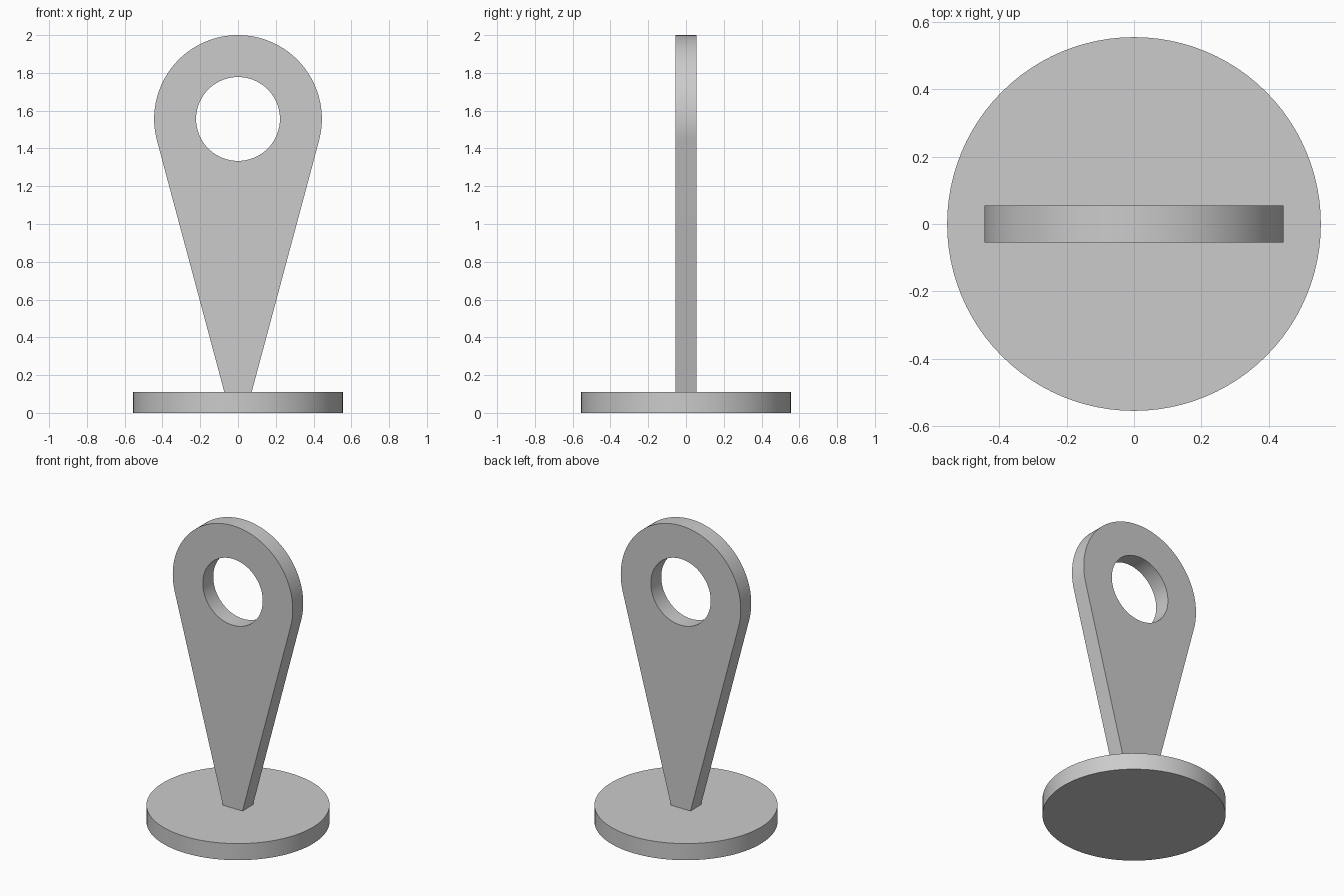
import bpy, bmesh
from math import sin, cos, tan, radians, pi
from mathutils import Vector

cube = bpy.data.objects.get("Cube")
if cube:
    bpy.data.objects.remove(cube, do_unlink=True)

BASE_RADIUS, BASE_HEIGHT = 0.555, 0.111
HEAD_RADIUS, HOLE_RADIUS, HEAD_Z = 0.444, 0.222, 1.556
THICKNESS = 0.111
TAPER = radians(15)      # lean of the straight sides, tangent to the head

grey = bpy.data.materials.new("light grey")
grey.use_nodes = True
colour = (0.6, 0.6, 0.6, 1)
grey.diffuse_color = colour
grey.node_tree.nodes["Principled BSDF"].inputs["Base Color"].default_value = colour


def arc(radius, start, end, steps, z):
    """Points on an arc in the XZ plane, both ends included."""
    angles = [start + (end - start) * i / steps for i in range(steps + 1)]
    return [(radius * cos(a), z + radius * sin(a)) for a in angles]


def plate(name, loops, thickness):
    """Solid plate in the XZ plane from an outline and optional holes."""
    bm = bmesh.new()
    edges = []
    for loop in loops:
        verts = [bm.verts.new((x, -thickness / 2, z)) for x, z in loop]
        edges += [bm.edges.new((v, verts[i - 1])) for i, v in enumerate(verts)]
    bmesh.ops.triangle_fill(bm, edges=edges, use_beauty=True)
    result = bmesh.ops.extrude_face_region(bm, geom=bm.faces[:], use_keep_orig=True)
    moved = [g for g in result["geom"] if isinstance(g, bmesh.types.BMVert)]
    bmesh.ops.translate(bm, verts=moved, vec=Vector((0, thickness, 0)))
    bmesh.ops.recalc_face_normals(bm, faces=bm.faces[:])
    mesh = bpy.data.meshes.new(name)
    bm.to_mesh(mesh)
    bm.free()
    obj = bpy.data.objects.new(name, mesh)
    bpy.context.collection.objects.link(obj)
    return obj


def finish(obj):
    obj.data.materials.append(grey)
    bpy.ops.object.select_all(action="DESELECT")
    obj.select_set(True)
    bpy.context.view_layer.objects.active = obj
    bpy.ops.object.shade_smooth_by_angle(angle=radians(30))


# Round base disc
bpy.ops.mesh.primitive_cylinder_add(vertices=96, radius=BASE_RADIUS, depth=BASE_HEIGHT,
                                    location=(0, 0, BASE_HEIGHT / 2))
base = bpy.context.object
base.name = "round_base"
finish(base)

# Teardrop pin: round head, straight tapering sides, round hole
foot_z = BASE_HEIGHT - 0.005
foot_x = HEAD_RADIUS / cos(TAPER) - (HEAD_Z - foot_z) * tan(TAPER)
outline = arc(HEAD_RADIUS, -TAPER, pi + TAPER, 70, HEAD_Z)
outline += [(-foot_x, foot_z), (foot_x, foot_z)]
hole = arc(HOLE_RADIUS, 0, 2 * pi, 72, HEAD_Z)[:-1]
finish(plate("pin_plate", [outline, hole], THICKNESS))
